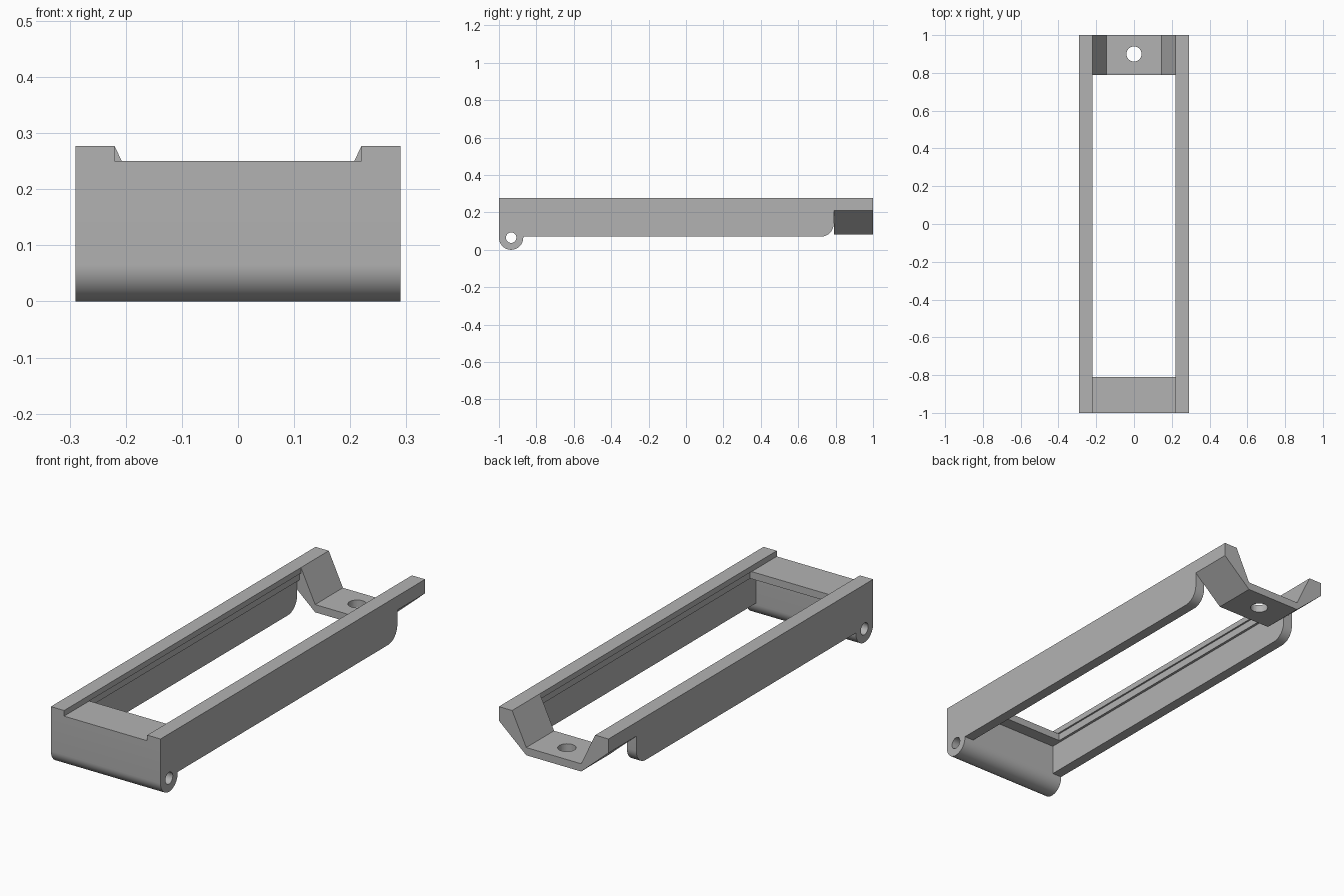
import bpy, bmesh, math
from mathutils import Vector

cube = bpy.data.objects.get("Cube")
if cube:
    bpy.data.objects.remove(cube, do_unlink=True)

grey = bpy.data.materials.new("plain grey")
grey.use_nodes = True
colour = (0.45, 0.45, 0.45, 1)
grey.diffuse_color = colour
grey.node_tree.nodes["Principled BSDF"].inputs["Base Color"].default_value = colour

HALF, INNER, WALL = 0.29, 0.22, 0.24      # outer side, rail inside, wall inside
TOP, DECK, STEP, BASE = 0.277, 0.25, 0.215, 0.07
HINGE_Y, HINGE_R = -0.935, 0.065
BLOCK_Y, END_Y = -0.87, 0.79


def prism(name, points, low, high, axis):
    """Extrude a closed profile along x (points are y, z), y (x, z) or z (x, y)."""
    place = {"x": lambda a, b, t: (t, a, b),
             "y": lambda a, b, t: (a, t, b),
             "z": lambda a, b, t: (a, b, t)}[axis]
    bm = bmesh.new()
    face = bm.faces.new([bm.verts.new(place(a, b, low)) for a, b in points])
    moved = bmesh.ops.extrude_face_region(bm, geom=[face])["geom"]
    bmesh.ops.translate(bm, vec=Vector(place(0, 0, high - low)),
                        verts=[v for v in moved if isinstance(v, bmesh.types.BMVert)])
    bmesh.ops.recalc_face_normals(bm, faces=bm.faces)
    mesh = bpy.data.meshes.new(name)
    bm.to_mesh(mesh)
    bm.free()
    obj = bpy.data.objects.new(name, mesh)
    bpy.context.collection.objects.link(obj)
    mesh.materials.append(grey)
    return obj


def arc(cx, cy, r, start, end, steps):
    angles = [math.radians(start + (end - start) * i / steps) for i in range(steps + 1)]
    return [(cx + r * math.cos(a), cy + r * math.sin(a)) for a in angles]


def drill(obj, name, centre, radius, low, high, axis):
    cutter = prism(name, arc(*centre, radius, 0, 360, 40)[:-1], low, high, axis)
    cutter.hide_render = True
    cutter.hide_viewport = True
    cutter.display_type = "WIRE"
    mod = obj.modifiers.new("hole", "BOOLEAN")
    mod.operation = "DIFFERENCE"
    mod.solver = "EXACT"
    mod.object = cutter


def smooth(obj):
    bpy.ops.object.select_all(action="DESELECT")
    obj.select_set(True)
    bpy.context.view_layer.objects.active = obj
    bpy.ops.object.shade_smooth_by_angle(angle=math.radians(30))


# Front block with rounded hinge barrel
barrel = arc(HINGE_Y, HINGE_R, HINGE_R, 180, 360, 24)
block = prism("hinge_block", barrel + [(BLOCK_Y, STEP), (-1, STEP)], -HALF, HALF, "x")
drill(block, "hinge_hole_cutter", (HINGE_Y, HINGE_R), 0.028, -0.4, 0.4, "x")
smooth(block)

# Front deck, overhanging the opening
prism("front_deck", [(-1, STEP), (-0.81, STEP), (-0.81, DECK), (-1, DECK)],
      -INNER - 0.008, INNER + 0.008, "x")

# Side walls with a rounded rear corner, and stepped rails on top
for side, s in (("left", 1), ("right", -1)):
    outline = [(BLOCK_Y, STEP), (BLOCK_Y, BASE)]
    outline += arc(END_Y - 0.07, BASE + 0.07, 0.07, -90, 0, 10) + [(END_Y, STEP)]
    wall = prism(side + "_wall", outline, s * WALL, s * HALF, "x")
    smooth(wall)
    section = [(HALF, STEP), (HALF, TOP), (INNER, TOP), (INNER, DECK),
               (INNER + 0.008, DECK), (INNER + 0.008, STEP)]
    prism(side + "_rail", [(s * x, z) for x, z in section], -1, END_Y, "y")

# Rear bracket: rail ends dropping to a drilled floor
half = [(0.145, 0.083), (HALF, 0.21), (HALF, TOP), (INNER, TOP), (0.145, 0.12)]
bracket = prism("rear_bracket", half + [(-x, z) for x, z in reversed(half)],
                END_Y, 1, "y")
drill(bracket, "bracket_hole_cutter", (0, 0.9), 0.04, 0, 0.2, "z")
smooth(bracket)
